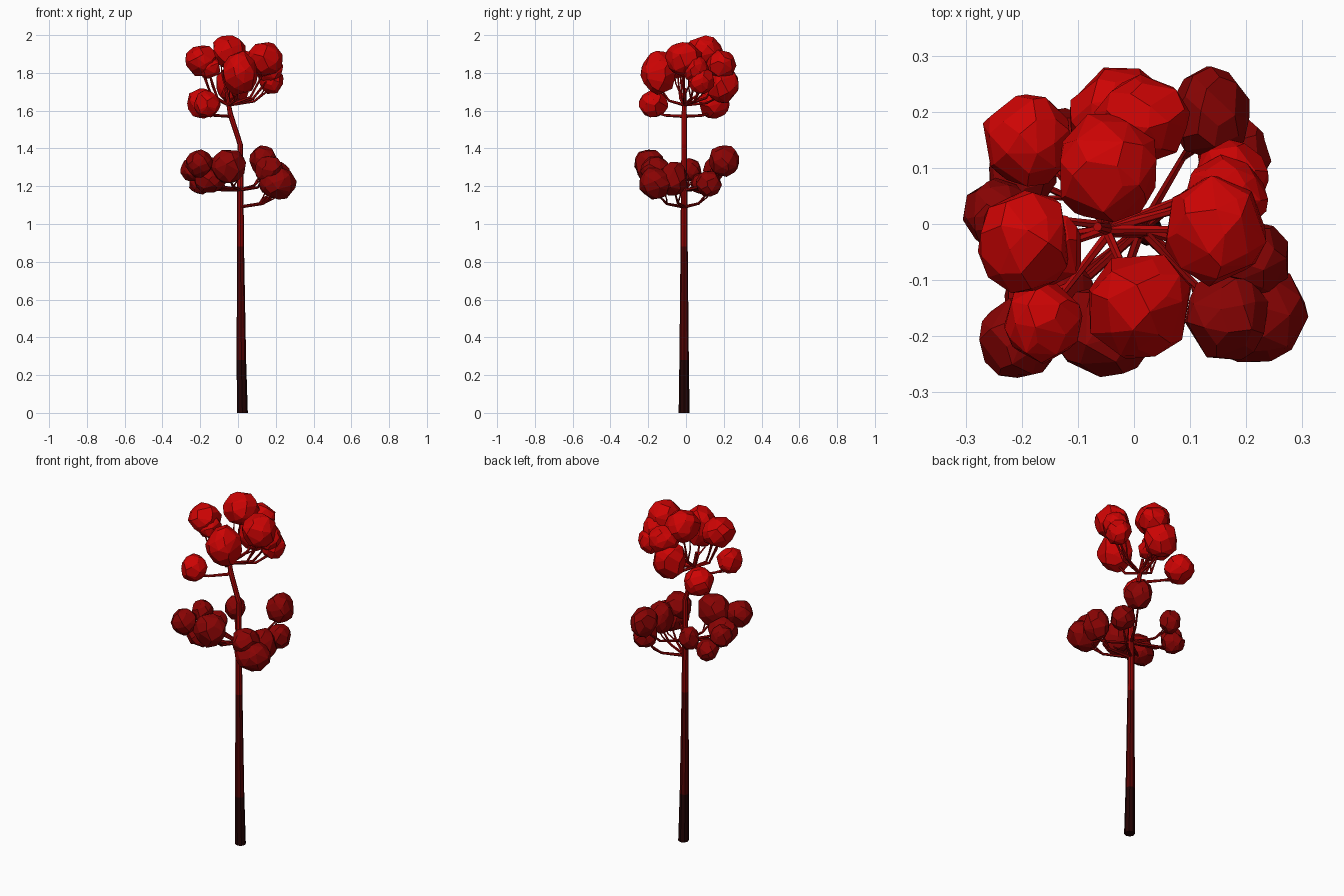
import bpy, bmesh, math, random
from mathutils import Vector

cube = bpy.data.objects.get("Cube")
if cube:
    bpy.data.objects.remove(cube, do_unlink=True)
random.seed(4)


def material(name, r, g, b):
    m = bpy.data.materials.new(name)
    m.use_nodes = True
    m.diffuse_color = (r, g, b, 1)
    m.node_tree.nodes["Principled BSDF"].inputs["Base Color"].default_value = (r, g, b, 1)
    return m


BLACK = material("charred bark", .016, .001, .001)
MAROON = material("maroon bark", .08, .001, .001)
DARK = material("dark red", .25, .001, .001)
BRIGHT = material("bright red", .61, .001, .001)
CRIMSON = material("crimson bark", .42, .002, .002)


def finish(bm, name, mats):
    bmesh.ops.recalc_face_normals(bm, faces=bm.faces)
    mesh = bpy.data.meshes.new(name)
    bm.to_mesh(mesh)
    bm.free()
    for m in mats:
        mesh.materials.append(m)
    obj = bpy.data.objects.new(name, mesh)
    bpy.context.collection.objects.link(obj)
    return obj


def tube(name, path, radii, sides, mats):
    """Tapered flat-sided limb through the path points."""
    bm = bmesh.new()
    pts = [Vector(p) for p in path]
    rings = []
    for i, p in enumerate(pts):
        d = pts[min(i + 1, len(pts) - 1)] - pts[max(i - 1, 0)]
        q = Vector((0, 0, 1)).rotation_difference(d.normalized())
        if p.z == 0:
            q.identity()
        rings.append([bm.verts.new(p + q @ Vector((math.cos(a), math.sin(a), 0)) * radii[i])
                      for a in (math.tau * k / sides for k in range(sides))])
    for a, b in zip(rings, rings[1:]):
        for k in range(sides):
            n = (k + 1) % sides
            bm.faces.new((a[k], a[n], b[n], b[k]))
    bm.faces.new(rings[0])
    bm.faces.new(rings[-1])
    return finish(bm, name, mats)


def clump(name, centre, size, mat):
    """Faceted leaf mass: hull of scattered points on an ellipsoid."""
    bm = bmesh.new()
    count, spin = 42, random.random() * math.tau
    for i in range(count):
        z = 1 - 2 * (i + .5) / count
        r = math.sqrt(1 - z * z)
        a = spin + i * 2.4 + random.uniform(-.35, .35)
        p = Vector((r * math.cos(a), r * math.sin(a), z)) * random.uniform(.98, 1.1)
        bm.verts.new([c + s * v for c, s, v in zip(centre, size, p)])
    bmesh.ops.convex_hull(bm, input=bm.verts)
    bmesh.ops.dissolve_limit(bm, angle_limit=math.radians(11), verts=bm.verts, edges=bm.edges)
    return finish(bm, name, [mat])


# Trunk, banded by height
trunk = tube("trunk",
             [(.023, -.01, 0), (.018, -.01, .28), (.013, -.01, .88), (.012, -.01, 1.2),
              (.012, -.01, 1.42), (-.04, -.01, 1.58), (-.065, -.005, 1.72)],
             [.029, .025, .019, .017, .014, .014, .008], 8, [BLACK, MAROON, DARK, CRIMSON])
for f in trunk.data.polygons:
    f.material_index = sum(f.center.z > h for h in (.28, .88, 1.3))

# Leaf clumps: centre and half sizes
upper = [
    ((-.195, -.03, 1.865), (.082, .09, .08)),
    ((-.15, -.045, 1.83), (.062, .062, .058)),
    ((-.05, .10, 1.91), (.09, .095, .086)),
    ((.01, -.145, 1.8), (.092, .092, .11)),
    ((.145, -.01, 1.875), (.088, .095, .09)),
    ((.165, .05, 1.82), (.07, .07, .07)),
    ((.175, .08, 1.76), (.064, .07, .07)),
    ((-.165, -.172, 1.635), (.068, .074, .072)),
    ((-.19, .15, 1.64), (.08, .08, .08)),
    ((-.025, .19, 1.74), (.09, .086, .1)),
    ((.015, .185, 1.845), (.08, .077, .075)),
]
lower = [
    ((.21, -.16, 1.215), (.095, .09, .085)),
    ((.165, -.165, 1.285), (.075, .075, .075)),
    ((.21, -.065, 1.24), (.068, .072, .09)),
    ((-.205, -.205, 1.32), (.07, .07, .072)),
    ((-.05, -.19, 1.305), (.09, .08, .09)),
    ((-.245, .02, 1.285), (.06, .06, .06)),
    ((-.15, -.13, 1.235), (.078, .076, .07)),
    ((-.125, .15, 1.29), (.055, .055, .065)),
    ((-.2, .085, 1.215), (.062, .06, .057)),
    ((.135, .2, 1.335), (.07, .08, .08)),
    ((.18, .12, 1.215), (.064, .068, .067)),
]


def crown(label, clumps, leaf, bark, pick_root):
    for i, (c, s) in enumerate(clumps):
        clump(f"{label}_leaf_clump_{i + 1}", c, s, leaf)
        start = Vector(pick_root(c))
        end = Vector(c) - Vector((0, 0, s[2] * .6))
        # Branch leaves the trunk sideways and turns up into the leaves
        mid = start.lerp(end, .6)
        mid.z = start.z + (end.z - start.z) * .22
        tube(f"{label}_branch_{i + 1}", [start, mid, end], [.009, .007, .004], 6, [bark])
        # A fine twig forks from the bend, on alternating sides
        side = 1 if i % 2 else -1
        out = (end - mid).cross(Vector((0, 0, 1))).normalized() * side * s[0] * .5
        tube(f"{label}_twig_{i + 1}",
             [mid, mid.lerp(end, .5) + out * .7, end + out + Vector((0, 0, .03))],
             [.005, .004, .003], 5, [bark])


crown("upper", upper, BRIGHT, CRIMSON,
      lambda c: (-.04, -.01, 1.57) if c[2] < 1.7 else (-.05, -.009, 1.63))
crown("lower", lower, DARK, DARK,
      lambda c: (.012, -.01, 1.09) if c[0] > 0 and c[2] < 1.25 else (.012, -.01, 1.18))
